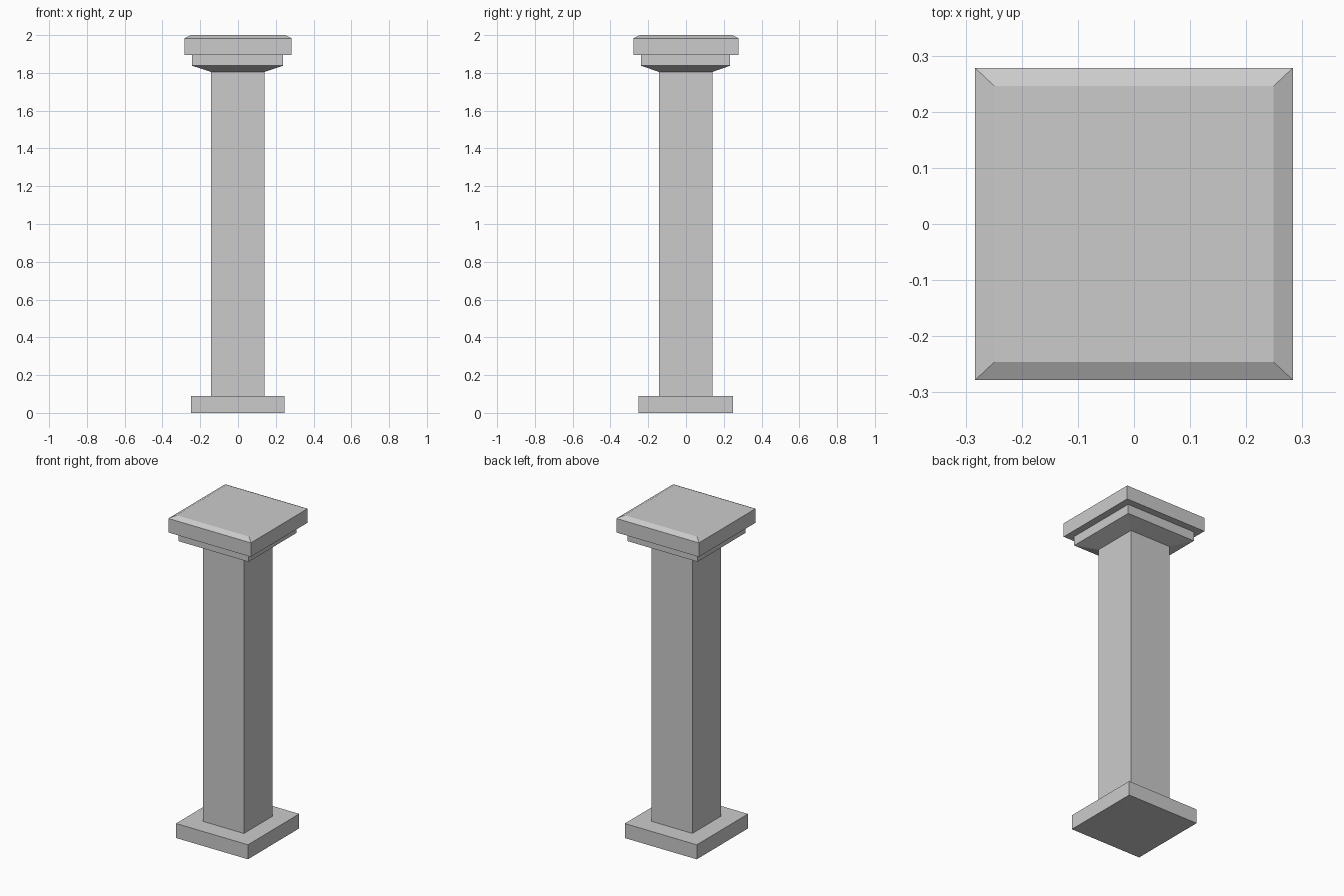
import bpy

# Remove the default object
cube = bpy.data.objects.get("Cube")
if cube:
    bpy.data.objects.remove(cube, do_unlink=True)

# One plain stone colour
STONE = (0.6, 0.6, 0.6, 1.0)
stone = bpy.data.materials.new("grey stone")
stone.use_nodes = True
stone.diffuse_color = STONE
stone.node_tree.nodes["Principled BSDF"].inputs["Base Color"].default_value = STONE


def stacked_block(name, rings, centre=(0.0, 0.0)):
    """Closed rectangular solid from rings of (half width, half depth, height)."""
    cx, cy = centre
    corners = [(-1, -1), (1, -1), (1, 1), (-1, 1)]
    verts = [(cx + sx * w, cy + sy * d, z) for w, d, z in rings for sx, sy in corners]
    faces = [(3, 2, 1, 0)]
    for level in range(len(rings) - 1):
        low = level * 4
        for i in range(4):
            j = (i + 1) % 4
            faces.append((low + i, low + j, low + 4 + j, low + 4 + i))
    last = len(verts) - 4
    faces.append(tuple(range(last, last + 4)))
    mesh = bpy.data.meshes.new(name)
    mesh.from_pydata(verts, [], faces)
    mesh.materials.append(stone)
    obj = bpy.data.objects.new(name, mesh)
    bpy.context.collection.objects.link(obj)
    return obj


# Square foot
stacked_block("base_plinth", [(0.247, 0.251, 0), (0.247, 0.251, 0.09)], (-0.002, -0.001))

# Square shaft
stacked_block("shaft", [(0.141, 0.141, 0.09), (0.141, 0.141, 1.805)], (-0.001, -0.001))

# Flared neck with a straight band above it
stacked_block("capital_neck", [
    (0.141, 0.141, 1.805),
    (0.241, 0.236, 1.838),
    (0.241, 0.236, 1.896),
], (-0.002, -0.002))

# Overhanging slab with a chamfered top edge
stacked_block("capital_slab", [
    (0.283, 0.278, 1.896),
    (0.283, 0.278, 1.983),
    (0.249, 0.246, 2.0),
])
